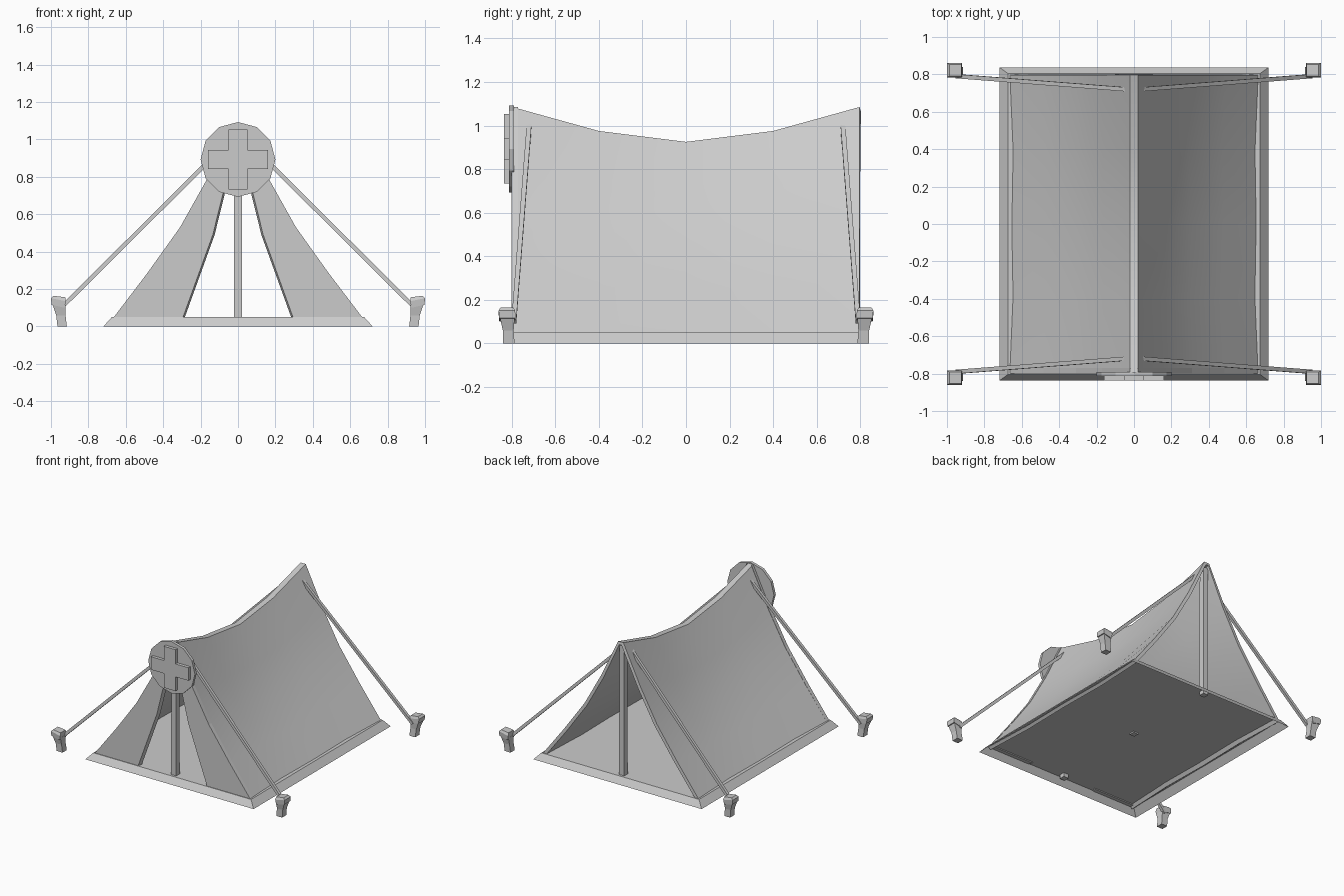
import bpy
import bmesh
from math import pi, sin, cos
from mathutils import Vector

if "Cube" in bpy.data.objects:
    bpy.data.objects.remove(bpy.data.objects["Cube"])


def make(name, verts, faces):
    me = bpy.data.meshes.new(name)
    me.from_pydata(verts, [], faces)
    bm = bmesh.new()
    bm.from_mesh(me)
    bmesh.ops.recalc_face_normals(bm, faces=bm.faces)
    bm.to_mesh(me)
    bm.free()
    ob = bpy.data.objects.new(name, me)
    bpy.context.collection.objects.link(ob)
    return ob


def loft(name, rings, open_start=False):
    """Rings of equal length joined by side faces and capped."""
    n = len(rings[0])
    faces = [(r * n + i, r * n + (i + 1) % n, (r + 1) * n + (i + 1) % n, (r + 1) * n + i)
             for r in range(len(rings) - 1) for i in range(n)]
    faces.append(tuple(range((len(rings) - 1) * n, len(rings) * n)))
    if not open_start:
        faces.append(tuple(reversed(range(n))))
    return make(name, [p for ring in rings for p in ring], faces)


def rect(x, y, z, hx, hy, tilt=0):
    return [(x + i * hx, y + j * hy, z + i * tilt)
            for i, j in ((-1, -1), (1, -1), (1, 1), (-1, 1))]


def plate(name, outline, y_back, y_front):
    """x/z outline extruded towards the front."""
    return loft(name, [[(x, y, z) for x, z in outline] for y in (y_back, y_front)])


# groundsheet with sloping rim, hollow underneath
loft("groundsheet", [rect(0, 0, 0, .72, .838), rect(0, 0, .05, .675, .805)], open_start=True)

# sagging canvas roof
half = [(.67, .042), (.485, .285), (.31, .53), (.17, .78), (.022, 1.085)]
profile = half + [(-x, z) for x, z in reversed(half)]
rows = [(-.797, 1.085, 1), (-.4, .975, .975), (0, .925, .985), (.4, .975, .975), (.797, 1.085, 1)]
verts = [(x * (w if x * x > .01 else 1), y, .042 + (z - .042) * (top - .042) / 1.043)
         for y, top, w in rows for x, z in profile]
n = len(profile)
faces = [(r * n + i, (r + 1) * n + i, (r + 1) * n + i + 1, r * n + i + 1)
         for r in range(len(rows) - 1) for i in range(n - 1)]
canvas = make("canvas_roof", verts, faces)
if canvas.data.polygons[0].normal.x < 0:
    canvas.data.flip_normals()
solid = canvas.modifiers.new("thickness", 'SOLIDIFY')
solid.thickness = .025
solid.offset = -1
bpy.ops.object.select_all(action='DESELECT')
canvas.select_set(True)
bpy.context.view_layer.objects.active = canvas
bpy.ops.object.modifier_apply(modifier=solid.name)
bpy.ops.object.shade_smooth_by_angle(angle=pi / 6)

# front door flaps, inner edge slightly bevelled
inner = [(.01, 1.03), (.083, .70), (.135, .49), (.297, .042)]
for side, label in ((1, "right"), (-1, "left")):
    rings = [[(side * (x - d), y, z) for x, z in inner] +
             [(side * x, y, z) for x, z in half]
             for y, d in ((-.77, .01), (-.8, 0))]
    loft("door_flap_" + label, rings)

# upright poles under the ridge
for label, y, low, top in (("front", -.765, .02, 1.05), ("middle", 0, .04, .905), ("back", .765, .02, 1.05)):
    loft("pole_" + label, [rect(0, y, low, .022, .022), rect(0, y, top, .02, .02)])

# round badge with raised cross
disc = [(.2 * sin(-i * pi / 6), .893 + .2 * cos(i * pi / 6)) for i in range(12)]
plate("badge_disc", disc, -.79, -.812)
a, b = .05, .16
cross = [(a, b), (-a, b), (-a, a), (-b, a), (-b, -a), (-a, -a),
         (-a, -b), (a, -b), (a, -a), (b, -a), (b, a), (a, a)]
plate("badge_cross", [(x, z + .893) for x, z in cross], -.805, -.836)

# guy ropes and pegs at the four corners
for sx in (1, -1):
    for sy in (1, -1):
        tag = ("right" if sx > 0 else "left") + ("_back" if sy > 0 else "_front")
        start = Vector((sx * .04, sy * .72, 1.0))
        end = Vector((sx * .945, sy * .79, .10))
        along = (end - start).normalized()
        u = along.cross(Vector((0, 1, 0))).normalized() * .011
        v = along.cross(u)
        loft("guy_rope_" + tag, [[c + u + v, c - u + v, c - u - v, c + u - v] for c in (start, end)])
        t = sx * .008
        loft("peg_shaft_" + tag, [rect(sx * .94, sy * .813, 0, .025, .026),
                                  rect(sx * .947, sy * .816, .06, .025, .025),
                                  rect(sx * .957, sy * .82, .115, .034, .033)])
        loft("peg_head_" + tag, [rect(sx * .962, sy * .82, .108, .035, .037, t),
                                 rect(sx * .96, sy * .822, .143, .04, .038, t),
                                 rect(sx * .955, sy * .822, .16, .032, .03, t * .5)])
